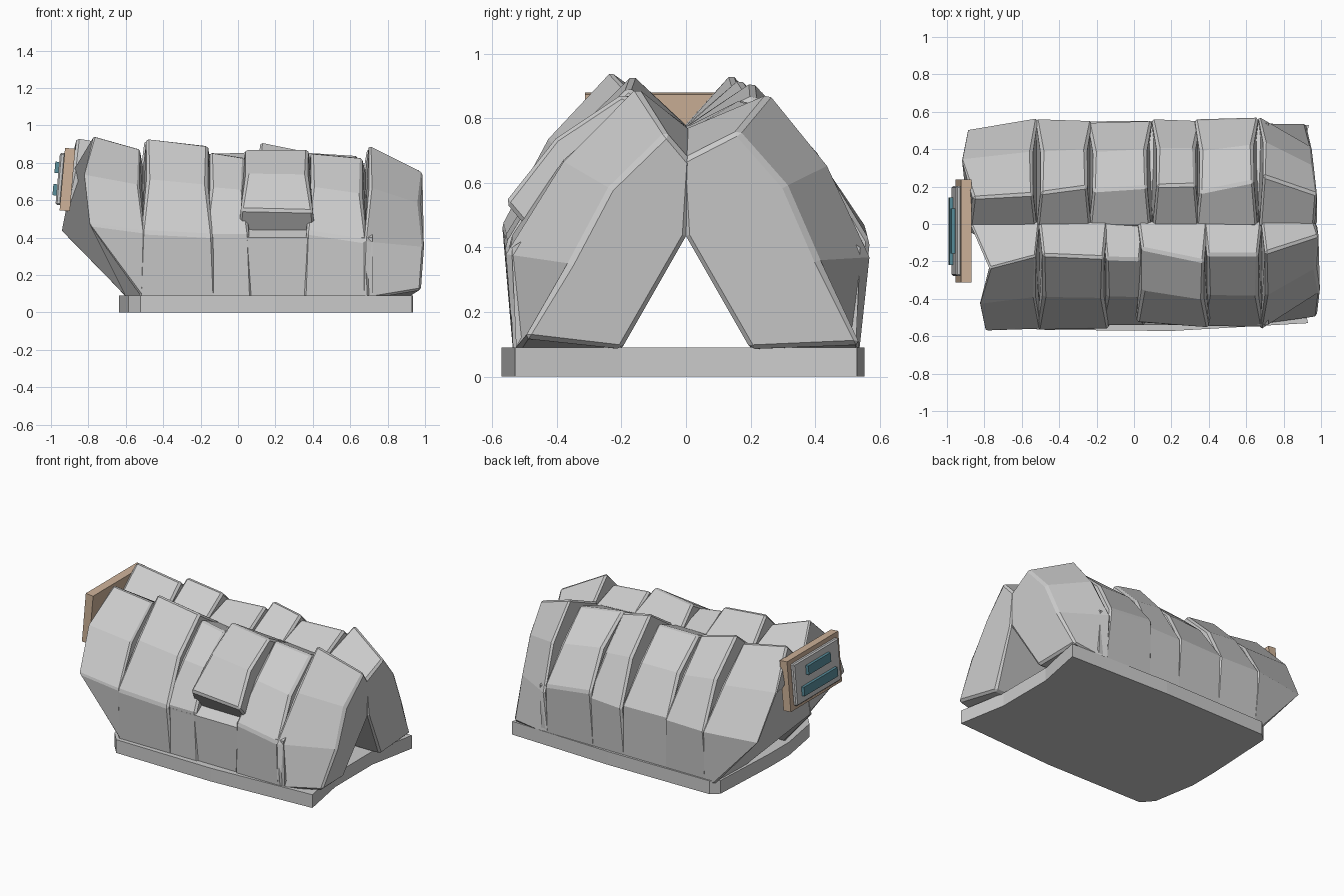
import bpy, bmesh
from math import radians
from mathutils import Vector, Matrix


def finish(name, bm, bevel=0.0, color=None):
    bmesh.ops.recalc_face_normals(bm, faces=bm.faces)
    me = bpy.data.meshes.new(name)
    bm.to_mesh(me)
    bm.free()
    ob = bpy.data.objects.new(name, me)
    bpy.context.collection.objects.link(ob)
    if bevel:
        m = ob.modifiers.new("chipped_edges", 'BEVEL')
        m.width, m.segments = bevel, 1
        m.limit_method, m.angle_limit = 'ANGLE', radians(35)
    if color:
        mat = bpy.data.materials.new(name)
        mat.diffuse_color = color
        me.materials.append(mat)
    return ob


def loft(name, a, b, bevel=0.0, color=None):
    """Solid between two matching closed outlines."""
    bm = bmesh.new()
    va = [bm.verts.new(p) for p in a]
    vb = [bm.verts.new(p) for p in b]
    n = len(va)
    bm.faces.new(va[::-1])
    bm.faces.new(vb)
    for i in range(n):
        j = (i + 1) % n
        bm.faces.new((va[i], va[j], vb[j], vb[i]))
    return finish(name, bm, bevel, color)


def section(side, x, ry, rz, my, mz, spread, xs=None, foot=None):
    """Slab outline: inner foot, outer foot, shoulder, upper slope, ridge, valley, arch."""
    inner, outer = (0.20, 0.085), foot or (0.535, 0.065)
    if mz > 0.5:                       # overhanging slab, undercut below
        inner, outer = (0.08, 0.32), (0.45, 0.41)
    up = ((my + ry) / 2 + 0.025, (mz + rz) / 2 + 0.03)
    prof = [inner, outer, (my, mz), up, (ry, rz), (-0.015, min(0.765, rz - 0.09)), (0.0, 0.435)]
    xs = xs or [x + spread * k for k in (2, 2, 1.3, -0.3, 0, 1, 2)]
    return [(px, side * y, z) for px, (y, z) in zip(xs, prof)]


# Slabs: start and end section, each x, ridge y, ridge z, shoulder y, shoulder z
FRONT = [
    ((-0.77, 0.235, 0.945, 0.57, 0.47), (-0.525, 0.17, 0.875, 0.56, 0.43)),
    ((-0.49, 0.165, 0.935, 0.565, 0.43), (-0.16, 0.18, 0.895, 0.56, 0.41)),
    ((-0.15, 0.185, 0.86, 0.54, 0.42), (0.035, 0.19, 0.83, 0.54, 0.42)),
    ((0.04, 0.13, 0.875, 0.53, 0.55), (0.375, 0.20, 0.875, 0.56, 0.54)),
    ((0.39, 0.165, 0.855, 0.545, 0.43), (0.665, 0.165, 0.83, 0.55, 0.38)),
    ((0.70, 0.155, 0.90, 0.565, 0.38), (0.99, 0.06, 0.755, 0.36, 0.35)),
]
BACK = [
    ((-0.86, 0.14, 0.94, 0.50, 0.42), (-0.54, 0.16, 0.88, 0.565, 0.42)),
    ((-0.50, 0.165, 0.925, 0.56, 0.42), (-0.25, 0.20, 0.87, 0.55, 0.42)),
    ((-0.22, 0.18, 0.85, 0.54, 0.43), (0.07, 0.20, 0.86, 0.55, 0.43)),
    ((0.12, 0.205, 0.915, 0.56, 0.41), (0.33, 0.21, 0.87, 0.55, 0.42)),
    ((0.35, 0.17, 0.86, 0.56, 0.46), (0.64, 0.23, 0.84, 0.57, 0.42)),
    ((0.69, 0.26, 0.88, 0.575, 0.37), (0.98, 0.16, 0.76, 0.41, 0.36)),
]
# x of each outline point at the raked tunnel mouths
LEFT = {-1: [-0.60, -0.50, -0.80, -0.83, -0.77, -0.88, -0.95],
        1: [-0.60, -0.58, -0.90, -0.93, -0.86, -0.88, -0.95]}
RIGHT = {-1: [0.93, 0.98, 0.995, 0.97, 0.99, 0.965, 0.985],
         1: [0.93, 0.92, 0.95, 0.96, 0.98, 0.965, 0.985]}

for side, label, rows in ((-1, "front", FRONT), (1, "back", BACK)):
    for i, (a, b) in enumerate(rows):
        last = i == len(rows) - 1
        sa = section(side, *a, -0.02, LEFT[side] if i == 0 else None)
        sb = section(side, *b, 0.02, RIGHT[side] if last else None,
                     ((0.50, 0.12) if side < 0 else (0.54, 0.10)) if last else None)
        loft(f"{label}_rock_slab_{i + 1}", sa, sb, 0.013)
    # Lower wall closing the gaps between slabs
    wall = [(0.205, 0.08), (0.525, 0.06), (0.54, 0.40), (0.30, 0.55), (0.06, 0.60), (0.06, 0.34)]
    loft(f"{label}_lower_wall", [(-0.45, side * y, z) for y, z in wall],
         [(0.72, side * y, z) for y, z in wall])

# Ground plate
plate = [(-0.52, -0.565), (0.2, -0.572), (0.93, -0.53), (0.87, -0.2), (0.87, 0.2), (0.935, 0.53),
         (0.2, 0.553), (-0.56, 0.545), (-0.61, 0.5), (-0.635, 0.0), (-0.635, -0.2), (-0.585, -0.49)]
loft("ground_plate", [(x, y, 0) for x, y in plate], [(x, y, 0.09) for x, y in plate])


# Sign at the left mouth, tilted slightly back
def sign_part(name, offset, size, color=None, bevel=0.0):
    bm = bmesh.new()
    bmesh.ops.create_cube(bm, size=1)
    m = (Matrix.Translation((-0.912, -0.038, 0.71)) @ Matrix.Rotation(radians(5), 4, 'Y')
         @ Matrix.Translation(offset) @ Matrix.Diagonal((*size, 1)))
    bm.transform(m)
    finish(name, bm, bevel, color)


sign_part("sign_board", (0, 0, 0), (0.055, 0.55, 0.335), (0.62, 0.45, 0.32, 1))
sign_part("sign_panel", (-0.037, 0, 0), (0.03, 0.48, 0.28), None, 0.008)
for n, (z, w) in enumerate(((0.06, 0.24), (-0.06, 0.36))):
    sign_part(f"sign_plain_strip_{n + 1}", (-0.06, 0, z), (0.025, w, 0.06), (0.10, 0.27, 0.33, 1))
